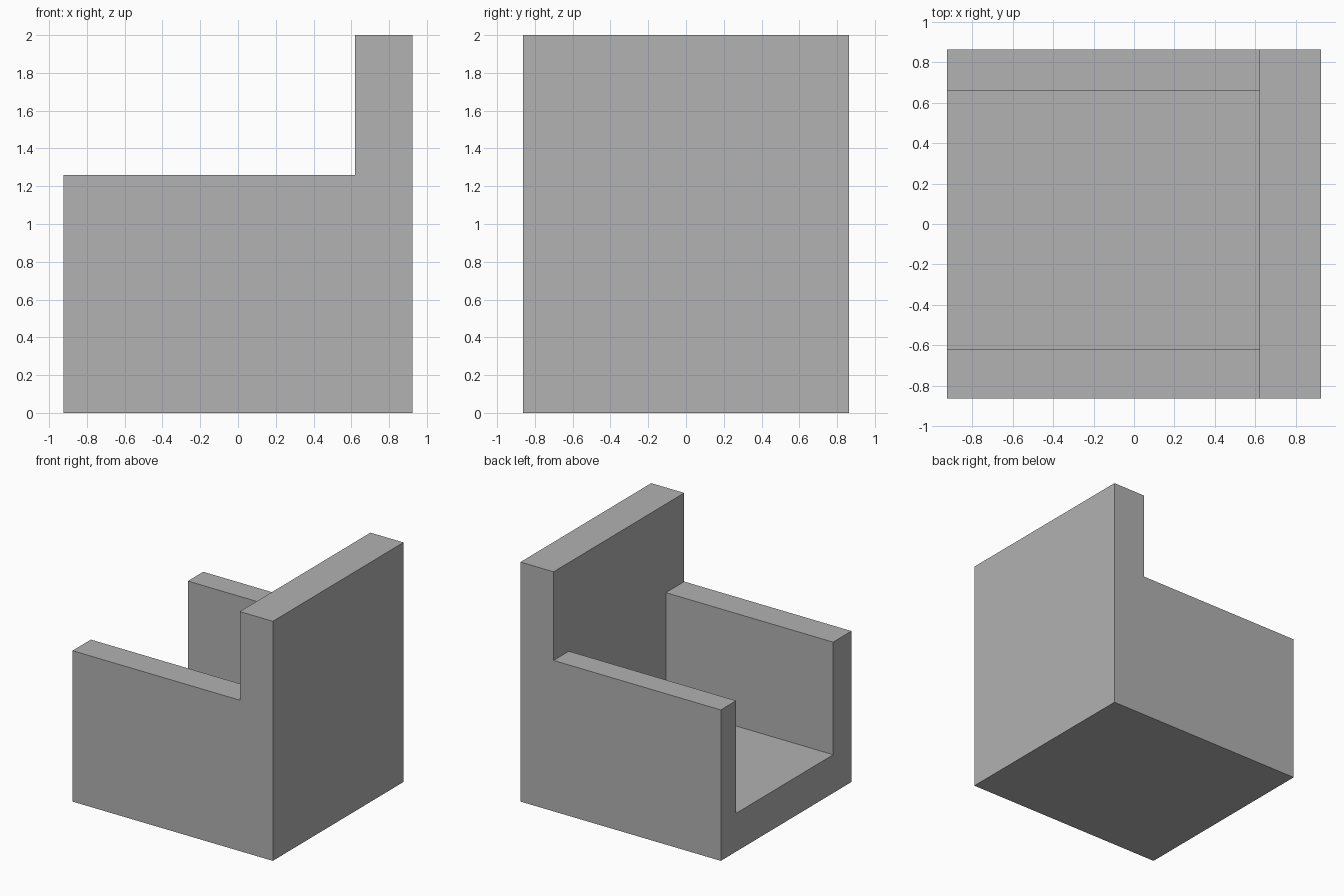
import bpy
import bmesh
from mathutils import Vector

if "Cube" in bpy.data.objects:
    bpy.data.objects.remove(bpy.data.objects["Cube"], do_unlink=True)

HALF_X, HALF_Y = 0.925, 0.862      # footprint
BACK_X = 0.62                      # inner face of the backrest
ARM_Z, BACK_Z, SEAT_Z = 1.26, 2.0, 0.32
SEAT_Y0, SEAT_Y1 = -0.62, 0.66     # inner faces of the two arms

# one grey for the whole chair
grey = bpy.data.materials.new("plain_grey")
grey.use_nodes = True
colour = (0.445, 0.445, 0.445, 1)
grey.diffuse_color = colour
grey.node_tree.nodes["Principled BSDF"].inputs["Base Color"].default_value = colour


def extrude_profile(name, profile, y0, y1):
    """Solid made from an (x, z) outline swept along y."""
    bm = bmesh.new()
    face = bm.faces.new([bm.verts.new((x, y0, z)) for x, z in profile])
    swept = bmesh.ops.extrude_face_region(bm, geom=[face])["geom"]
    verts = [v for v in swept if isinstance(v, bmesh.types.BMVert)]
    bmesh.ops.translate(bm, verts=verts, vec=Vector((0, y1 - y0, 0)))
    bmesh.ops.recalc_face_normals(bm, faces=bm.faces)
    mesh = bpy.data.meshes.new(name)
    bm.to_mesh(mesh)
    bm.free()
    mesh.materials.append(grey)
    obj = bpy.data.objects.new(name, mesh)
    bpy.context.collection.objects.link(obj)
    return obj


# chair body: stepped side outline, arms low and backrest tall
chair = extrude_profile("armchair_body", [
    (-HALF_X, 0), (HALF_X, 0), (HALF_X, BACK_Z),
    (BACK_X, BACK_Z), (BACK_X, ARM_Z), (-HALF_X, ARM_Z)], -HALF_Y, HALF_Y)

# seat well between the arms, open at the front and top
well = extrude_profile("seat_cutter", [
    (-HALF_X - 0.2, SEAT_Z), (BACK_X, SEAT_Z),
    (BACK_X, ARM_Z + 0.2), (-HALF_X - 0.2, ARM_Z + 0.2)], SEAT_Y0, SEAT_Y1)
well.hide_render = True

cut = chair.modifiers.new("seat_well", "BOOLEAN")
cut.operation = "DIFFERENCE"
cut.solver = "EXACT"
cut.object = well
bpy.context.view_layer.objects.active = chair
bpy.ops.object.modifier_apply(modifier=cut.name)
bpy.data.objects.remove(well, do_unlink=True)
